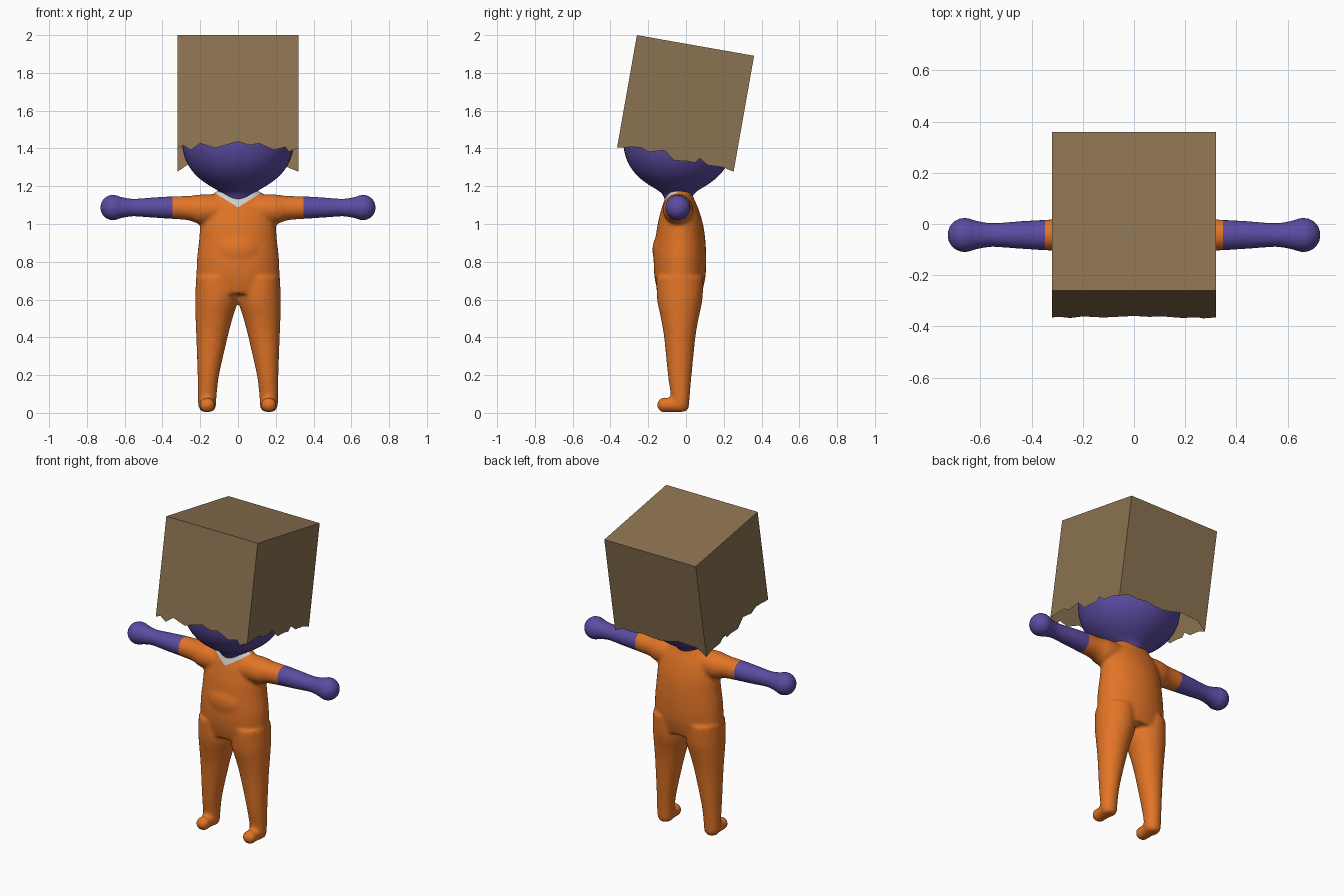
import bpy, bmesh, math, random
from mathutils import Vector, Matrix

if "Cube" in bpy.data.objects:
    bpy.data.objects.remove(bpy.data.objects["Cube"])

random.seed(4)


def material(name, rgb):
    m = bpy.data.materials.new(name)
    m.diffuse_color = (*rgb, 1)
    m.use_nodes = True
    m.node_tree.nodes["Principled BSDF"].inputs["Base Color"].default_value = m.diffuse_color
    return m


ORANGE = material("orange suit", (0.76, 0.175, 0.02))
PURPLE = material("purple skin", (0.107, 0.07, 0.36))
WHITE = material("white collar", (0.62, 0.62, 0.62))
BROWN = material("brown paper", (0.26, 0.17, 0.082))


def smooth_rows(rows, steps=5):
    """Catmull-Rom interpolation of cross-section rows."""
    out = []
    for i in range(len(rows) - 1):
        a, b, c, d = (rows[min(max(i + k, 0), len(rows) - 1)] for k in (-1, 0, 1, 2))
        for s in range(steps):
            t = s / steps
            out.append([0.5 * (2 * q + (r - p) * t + (2 * p - 5 * q + 4 * r - w) * t * t
                               + (3 * q - p - 3 * r + w) * t ** 3)
                        for p, q, r, w in zip(a, b, c, d)])
    return out + [list(rows[-1])]


def tube(bm, axis, rows, segs=32):
    """Closed loft; each row is (position, centre a, centre b, radius a, radius b)."""
    rings = []
    for pos, ca, cb, ra, rb in smooth_rows(rows):
        ring = []
        for k in range(segs):
            t = math.tau * k / segs
            co = [ca + ra * math.cos(t), cb + rb * math.sin(t)]
            co.insert(axis, pos)
            ring.append(bm.verts.new(co))
        rings.append(ring)
    faces = [bm.faces.new(rings[0]), bm.faces.new(rings[-1])]
    for r0, r1 in zip(rings, rings[1:]):
        for k in range(segs):
            n = (k + 1) % segs
            faces.append(bm.faces.new((r0[k], r0[n], r1[n], r1[k])))
    bmesh.ops.recalc_face_normals(bm, faces=faces)


def ball(bm, centre, radii):
    bmesh.ops.create_uvsphere(bm, u_segments=32, v_segments=20, radius=1,
                              matrix=Matrix.Translation(centre) @ Matrix.Diagonal((*radii, 1)))


def add_object(name, bm, mats):
    me = bpy.data.meshes.new(name)
    bm.to_mesh(me)
    bm.free()
    ob = bpy.data.objects.new(name, me)
    bpy.context.collection.objects.link(ob)
    for m in mats:
        me.materials.append(m)
    return ob


# Body: torso, legs, feet and arms as overlapping lofts
bm = bmesh.new()
tube(bm, 2, [(0.63, 0, -0.032, 0.215, 0.115), (0.72, 0, -0.032, 0.22, 0.135),
             (0.82, 0, -0.032, 0.217, 0.139), (0.92, 0, -0.03, 0.206, 0.132),
             (1.0, 0, -0.03, 0.2, 0.12), (1.08, 0, -0.032, 0.185, 0.098),
             (1.14, 0, -0.035, 0.145, 0.075), (1.175, 0, -0.036, 0.115, 0.064)])
ball(bm, (0, -0.07, 0.86), (0.16, 0.108, 0.13))
for s in (-1, 1):
    tube(bm, 2, [(0.008, s * 0.163, -0.03, 0.03, 0.032), (0.03, s * 0.163, -0.03, 0.046, 0.045),
                 (0.09, s * 0.163, -0.03, 0.05, 0.05), (0.2, s * 0.157, -0.033, 0.057, 0.063),
                 (0.4, s * 0.138, -0.033, 0.083, 0.083), (0.5, s * 0.127, -0.033, 0.098, 0.1),
                 (0.6, s * 0.114, -0.033, 0.113, 0.12), (0.72, s * 0.112, -0.032, 0.11, 0.125)])
    tube(bm, 1, [(-0.115, s * 0.163, 0.041, 0.038, 0.037), (-0.03, s * 0.163, 0.046, 0.044, 0.044)])
    ball(bm, (s * 0.163, -0.115, 0.042), (0.042, 0.038, 0.04))
    tube(bm, 0, [(s * x, -0.043, z, r, r) for x, z, r in (
        (0.08, 1.075, 0.075), (0.16, 1.078, 0.08), (0.21, 1.078, 0.077), (0.26, 1.084, 0.065),
        (0.35, 1.087, 0.06), (0.45, 1.087, 0.054), (0.55, 1.087, 0.047), (0.6, 1.087, 0.053),
        (0.65, 1.087, 0.064))])
    ball(bm, (s * 0.662, -0.043, 1.087), (0.068,) * 3)
body = add_object("body", bm, [ORANGE, PURPLE, WHITE])
rem = body.modifiers.new("fuse", 'REMESH')
rem.mode, rem.voxel_size = 'VOXEL', 0.01
sm = body.modifiers.new("soften", 'SMOOTH')
sm.factor, sm.iterations = 0.5, 7
fused = bpy.data.meshes.new_from_object(body.evaluated_get(bpy.context.evaluated_depsgraph_get()))
body.modifiers.clear()

# Clean cuts for sleeve ends and V-neck, then colour by position
bm = bmesh.new()
bm.from_mesh(fused)


def cut(co, no, keep):
    faces = [f for f in bm.faces if keep(f.calc_center_median())]
    geom = set(faces) | {e for f in faces for e in f.edges} | {v for f in faces for v in f.verts}
    bmesh.ops.bisect_plane(bm, geom=list(geom), plane_co=co, plane_no=no)


CUFF, NECK, SLOPE = 0.347, 1.088, 0.62
for s in (-1, 1):
    cut((s * CUFF, 0, 0), (s, 0, 0), lambda c: c.x * s > 0.3)
    cut((0, 0, NECK), (-s * SLOPE, 0, 1),
        lambda c: c.x * s > -0.02 and abs(c.x) < 0.2 and c.z > 1.05 and c.y < 0)
for f in bm.faces:
    c = f.calc_center_median()
    f.smooth = True
    f.material_index = 0
    if abs(c.x) > CUFF:
        f.material_index = 1
    elif c.y < -0.04 and c.z > NECK + SLOPE * abs(c.x):
        f.material_index = 2
bm.to_mesh(body.data)
bm.free()

# Head: rounded lathe narrowing to the neck
bm = bmesh.new()
tube(bm, 2, [(z, 0, -0.042, r, r * 0.98) for z, r in (
    (1.13, 0.07), (1.16, 0.088), (1.18, 0.112), (1.21, 0.162), (1.25, 0.214), (1.3, 0.256),
    (1.36, 0.284), (1.43, 0.296), (1.5, 0.289), (1.58, 0.255), (1.65, 0.19), (1.69, 0.11),
    (1.705, 0.01))], 48)
for f in bm.faces:
    f.smooth = True
add_object("head", bm, [PURPLE])

# Paper bag: tilted open box with a torn lower rim
W, D = 0.32, 0.63
front = [(-W, .605), (-.29, .592), (-.25, .618), (-.2, .582), (-.12, .607), (0, .572), (.06, .592),
         (.11, .582), (.19, .617), (.25, .602), (.27, .627), (W, .605)]
side = [(.07, .59), (.12, .582), (.17, .598), (.25, .575), (.31, .62), (.37, .611), (.42, .612),
        (.44, .584), (.49, .613), (.57, .61)]
back = [(W - 0.064 * k, 0.605 - random.uniform(0, 0.035)) for k in range(1, 10)]
rim = [(x, 0, h) for x, h in front] + [(W, d, h) for d, h in side] + [(W, D, 0.623)]
rim += [(x, D, h) for x, h in back] + [(-W, D, 0.623)]
rim += [(-W, d, h) for d, h in reversed(side)]
bm = bmesh.new()
top = [bm.verts.new((x, d, 0)) for x, d, h in rim]
low = [bm.verts.new((x, d, -h)) for x, d, h in rim]
bm.faces.new(top)
for k in range(len(rim)):
    n = (k + 1) % len(rim)
    bm.faces.new((low[k], low[n], top[n], top[k]))
bmesh.ops.transform(bm, verts=bm.verts, matrix=Matrix.Translation((0, -0.26, 2.0))
                    @ Matrix.Rotation(math.radians(-10), 4, 'X'))
add_object("paper_bag", bm, [BROWN])
